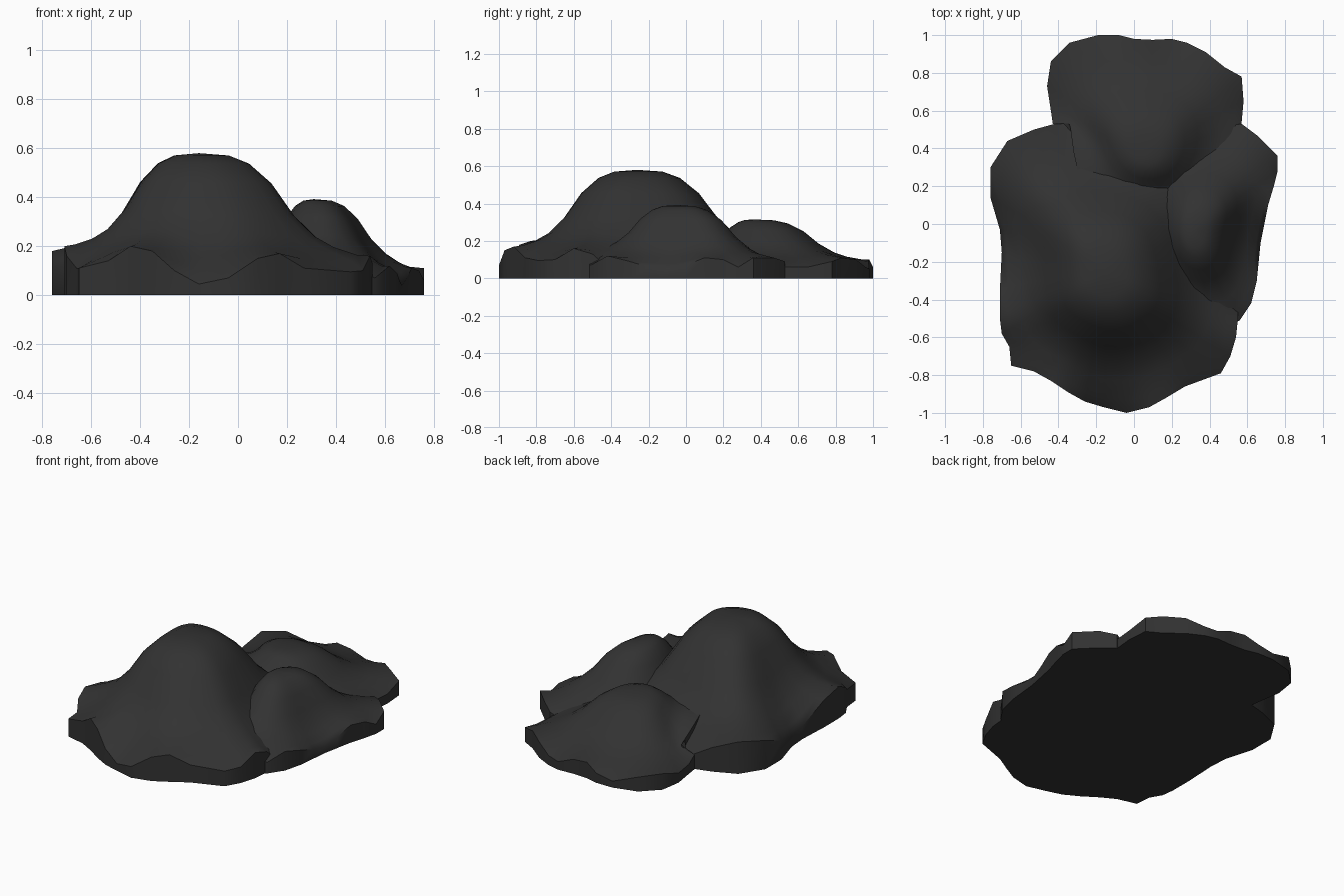
import bpy, bmesh, math
from mathutils import Vector

rock = bpy.data.materials.new("dark_rock")
rock.diffuse_color = (0.032, 0.032, 0.032, 1)

# Bell profile shared by all mounds: (fraction of radius, fraction of rise)
BELL = [(0.93, 0.06), (0.8, 0.15), (0.69, 0.26), (0.56, 0.46), (0.43, 0.74),
        (0.3, 0.91), (0.18, 0.98)]


def mound(name, peak, rim):
    """Vertical rim wall around a bell-shaped dome; rim bumps fade out inward."""
    bm = bmesh.new()
    n = len(rim)
    top = Vector(peak)
    cur = [Vector(p) for p in rim]
    rings = [[bm.verts.new((p.x, p.y, 0)) for p in cur],
             [bm.verts.new(p) for p in cur]]
    for r, f in BELL:
        cur = [cur[i] * 0.5 + (cur[i - 1] + cur[(i + 1) % n]) * 0.25
               for i in range(n)]
        ring = []
        for p in cur:
            q = top.lerp(p, r)
            q.z = p.z + (top.z - p.z) * f
            ring.append(bm.verts.new(q))
        rings.append(ring)
    for a, b in zip(rings, rings[1:]):
        for i in range(n):
            j = (i + 1) % n
            bm.faces.new((a[i], a[j], b[j], b[i]))
    tip = bm.verts.new(top)
    for i in range(n):
        bm.faces.new((rings[-1][i], rings[-1][(i + 1) % n], tip))
    bm.faces.new(rings[0][::-1])
    bmesh.ops.recalc_face_normals(bm, faces=bm.faces)
    me = bpy.data.meshes.new(name)
    bm.to_mesh(me)
    bm.free()
    ob = bpy.data.objects.new(name, me)
    bpy.context.collection.objects.link(ob)
    me.materials.append(rock)
    bpy.ops.object.select_all(action='DESELECT')
    ob.select_set(True)
    bpy.context.view_layer.objects.active = ob
    bpy.ops.object.shade_smooth_by_angle(angle=math.radians(42))
    return ob


# Large front mound (rim listed counterclockwise from the front)
mound("main_mound", (-0.16, -0.26, 0.58), [
    (-0.16, -0.97, 0.045), (-0.04, -1.0, 0.07), (0.08, -0.97, 0.15),
    (0.17, -0.92, 0.17), (0.27, -0.86, 0.11), (0.46, -0.79, 0.095),
    (0.51, -0.7, 0.1), (0.54, -0.6, 0.16), (0.55, -0.5, 0.13),
    (0.55, -0.42, 0.06), (0.52, -0.2, 0.06), (0.5, 0.05, 0.1),
    (0.45, 0.3, 0.08), (0.33, 0.45, 0.08), (0.1, 0.5, 0.1), (-0.1, 0.5, 0.1),
    (-0.33, 0.54, 0.05), (-0.42, 0.53, 0.09), (-0.53, 0.5, 0.15),
    (-0.67, 0.44, 0.2), (-0.76, 0.3, 0.18), (-0.76, 0.14, 0.12),
    (-0.71, -0.03, 0.07), (-0.7, -0.15, 0.08), (-0.71, -0.35, 0.17),
    (-0.71, -0.5, 0.2), (-0.7, -0.58, 0.16), (-0.66, -0.65, 0.11),
    (-0.65, -0.75, 0.11), (-0.53, -0.78, 0.14), (-0.44, -0.83, 0.2),
    (-0.35, -0.89, 0.18), (-0.26, -0.94, 0.1)])

# Smaller mound on the right
mound("right_mound", (0.31, -0.05, 0.392), [
    (0.56, -0.51, 0.07), (0.62, -0.42, 0.12), (0.65, -0.3, 0.09),
    (0.66, -0.2, 0.06), (0.67, -0.1, 0.04), (0.69, 0.0, 0.07),
    (0.71, 0.1, 0.11), (0.74, 0.2, 0.1), (0.76, 0.28, 0.06),
    (0.76, 0.36, 0.11), (0.65, 0.47, 0.11), (0.57, 0.53, 0.09),
    (0.48, 0.52, 0.05), (0.38, 0.54, 0.06), (0.25, 0.54, 0.1),
    (0.08, 0.48, 0.08), (-0.02, 0.3, 0.06), (-0.05, 0.0, 0.08),
    (0.0, -0.3, 0.1), (0.13, -0.5, 0.14), (0.3, -0.58, 0.15),
    (0.45, -0.56, 0.12)])

# Low mound at the back
mound("back_mound", (0.06, 0.36, 0.315), [
    (0.58, 0.65, 0.06), (0.57, 0.78, 0.09), (0.48, 0.83, 0.11),
    (0.38, 0.91, 0.1), (0.28, 0.96, 0.06), (0.2, 0.98, 0.05),
    (0.1, 0.975, 0.09), (0.0, 0.98, 0.1), (-0.08, 1.0, 0.06),
    (-0.19, 1.0, 0.04), (-0.34, 0.96, 0.09), (-0.44, 0.86, 0.1),
    (-0.46, 0.73, 0.06), (-0.44, 0.6, 0.06), (-0.43, 0.53, 0.09),
    (-0.34, 0.53, 0.13), (-0.32, 0.38, 0.19), (-0.28, 0.2, 0.24),
    (-0.2, 0.08, 0.2), (0.0, 0.0, 0.16), (0.2, 0.0, 0.12),
    (0.42, 0.05, 0.1), (0.52, 0.2, 0.1), (0.55, 0.4, 0.1),
    (0.57, 0.54, 0.06)])
